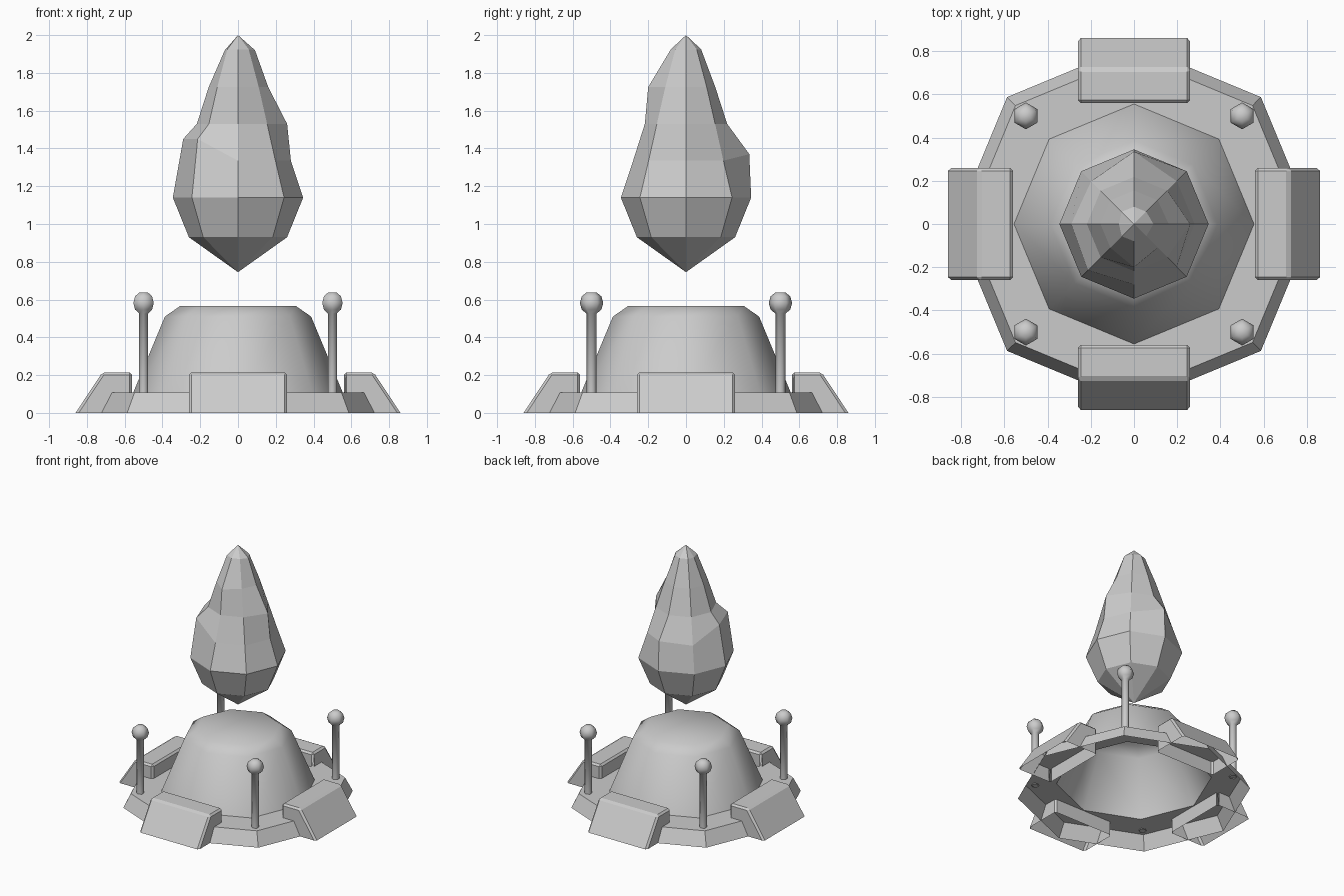
import bpy, bmesh
from math import sin, cos, pi, radians

if "Cube" in bpy.data.objects:
    bpy.data.objects.remove(bpy.data.objects["Cube"])


def finish(name, bm, smooth=None):
    bmesh.ops.recalc_face_normals(bm, faces=bm.faces)
    me = bpy.data.meshes.new(name)
    bm.to_mesh(me)
    bm.free()
    ob = bpy.data.objects.new(name, me)
    bpy.context.collection.objects.link(ob)
    if smooth:
        bpy.ops.object.select_all(action='DESELECT')
        ob.select_set(True)
        bpy.context.view_layer.objects.active = ob
        bpy.ops.object.shade_smooth_by_angle(angle=radians(smooth))
    return ob


def skin(bm, rings):
    """Join successive rings of vertices with quads."""
    for a, b in zip(rings, rings[1:]):
        n = len(a)
        for i in range(n):
            j = (i + 1) % n
            bm.faces.new((a[i], a[j], b[j], b[i]))


def lathe(name, profile, sides, start=0.0, centre=(0, 0), cap=False, smooth=None):
    bm = bmesh.new()
    rings = [[bm.verts.new((centre[0] + r * cos(start + 2 * pi * i / sides),
                            centre[1] + r * sin(start + 2 * pi * i / sides), z))
              for i in range(sides)] for r, z in profile]
    skin(bm, rings)
    if cap:
        bm.faces.new(rings[-1])
    return finish(name, bm, smooth)


# Hollow octagonal base plate and pedestal, open underneath
lathe("base_plate", [(0.83, 0), (0.775, 0.107), (0.555, 0.107)], 8)
lathe("pedestal", [(0.555, 0.107), (0.387, 0.51), (0.305, 0.567)], 8, cap=True, smooth=46)

# Four wedge feet, open underneath, with bevelled edges
for k, side in enumerate(("right", "back", "left", "front")):
    bm = bmesh.new()
    section = [(0.86, 0), (0.718, 0.215), (0.56, 0.215), (0.56, 0)]
    ends = [[bm.verts.new((x, y, z)) for x, z in section] for y in (-0.26, 0.26)]
    for i in range(3):
        bm.faces.new((ends[0][i], ends[0][i + 1], ends[1][i + 1], ends[1][i]))
    for e in ends:
        bm.faces.new(e)
    bmesh.ops.bevel(bm, geom=[e for e in bm.edges if not e.is_boundary],
                    offset=0.014, segments=1, affect='EDGES')
    ob = finish("foot_" + side, bm)
    ob.rotation_euler.z = k * pi / 2

# Corner posts with ball tips
post = [(0.027, 0.1), (0.027, 0.526), (0.052, 0.547), (0.062, 0.582),
        (0.052, 0.617), (0.026, 0.638)]
for sx in (-1, 1):
    for sy in (-1, 1):
        lathe("post", post, 6, pi / 6, (0.5 * sx, 0.5 * sy), cap=True, smooth=62)

# Floating crystal: regular rings with a few chipped corners moved
levels = [(0.26, 0.93), (0.345, 1.14), (0.28, 1.335), (0.218, 1.53),
          (0.155, 1.725), (0.08, 1.925)]
chips = {(2, 4): (0.29, 1.45), (2, 5): (0.302, 1.45), (2, 2): (0.335, 1.37),
         (3, 0): (0.26, 1.53), (4, 6): (0.20, 1.725), (4, 0): (0.16, 1.725),
         (5, 0): (0.09, 1.92), (5, 4): (0.07, 1.92)}
bm = bmesh.new()
rings = []
for k, level in enumerate(levels):
    ring = []
    for i in range(8):
        r, z = chips.get((k, i), level)
        ring.append(bm.verts.new((r * cos(i * pi / 4), r * sin(i * pi / 4), z)))
    rings.append(ring)
skin(bm, rings)
for ring, z in ((rings[0], 0.745), (rings[-1], 2.0)):
    tip = bm.verts.new((0, 0, z))
    for i in range(8):
        bm.faces.new((ring[i], ring[(i + 1) % 8], tip))
finish("crystal", bm)
